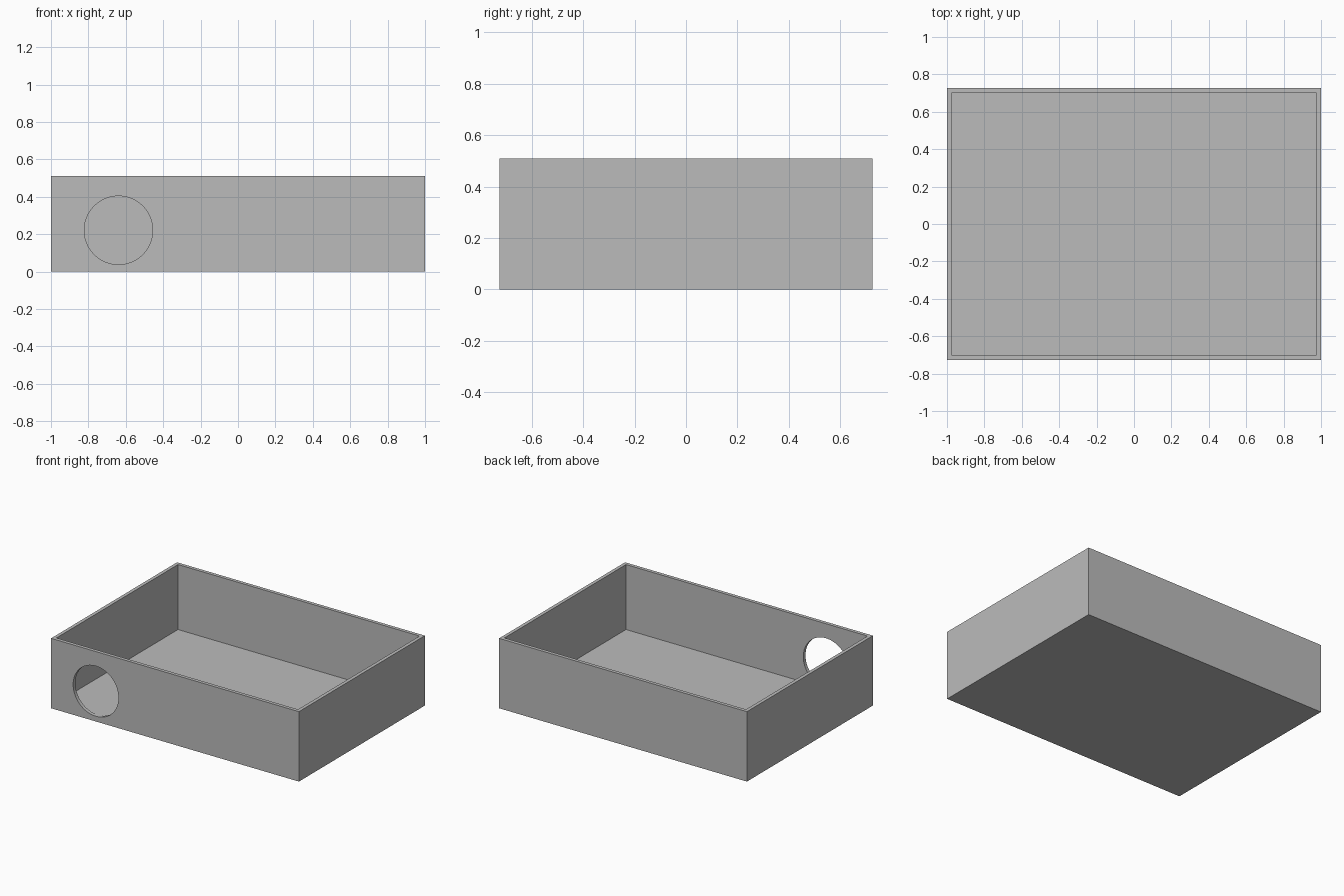
import bpy, bmesh, math
from mathutils import Matrix

LENGTH, DEPTH, HEIGHT = 2.0, 1.452, 0.51
WALL = 0.036
HOLE_X, HOLE_Z, HOLE_R = -0.639, 0.221, 0.183

default = bpy.data.objects.get("Cube")
if default:
    bpy.data.objects.remove(default, do_unlink=True)

# Single grey finish
grey = bpy.data.materials.new("plain_grey")
grey.use_nodes = True
colour = (0.5, 0.5, 0.5, 1.0)
grey.diffuse_color = colour
grey.node_tree.nodes["Principled BSDF"].inputs["Base Color"].default_value = colour


def add_object(name, bm):
    mesh = bpy.data.meshes.new(name)
    bm.to_mesh(mesh)
    bm.free()
    mesh.materials.append(grey)
    obj = bpy.data.objects.new(name, mesh)
    bpy.context.collection.objects.link(obj)
    return obj


# Open tray: a block whose top is inset to a rim and sunk to the floor
bm = bmesh.new()
bmesh.ops.create_cube(bm, size=1)
bmesh.ops.scale(bm, vec=(LENGTH, DEPTH, HEIGHT), verts=bm.verts)
bmesh.ops.translate(bm, vec=(0, 0, HEIGHT / 2), verts=bm.verts)
bm.normal_update()
top = max(bm.faces, key=lambda f: f.calc_center_median().z)
bmesh.ops.inset_region(bm, faces=[top], thickness=WALL)
well = bmesh.ops.extrude_discrete_faces(bm, faces=[top])["faces"][0]
bmesh.ops.translate(bm, vec=(0, 0, WALL - HEIGHT), verts=well.verts)
bmesh.ops.recalc_face_normals(bm, faces=bm.faces)
tray = add_object("open_tray", bm)

# Round opening through the front wall
bm = bmesh.new()
placement = Matrix.Translation((HOLE_X, -DEPTH / 2, HOLE_Z)) @ Matrix.Rotation(math.pi / 2, 4, "X")
bmesh.ops.create_cone(bm, cap_ends=True, segments=64, radius1=HOLE_R,
                      radius2=HOLE_R, depth=WALL * 4, matrix=placement)
cutter = add_object("hole_cutter", bm)
cutter.hide_render = True

cut = tray.modifiers.new("round_opening", "BOOLEAN")
cut.operation = "DIFFERENCE"
cut.solver = "EXACT"
cut.object = cutter

bpy.context.view_layer.objects.active = tray
tray.select_set(True)
bpy.ops.object.modifier_apply(modifier=cut.name)
bpy.data.objects.remove(cutter, do_unlink=True)
bpy.ops.object.shade_smooth_by_angle(angle=math.radians(30))
